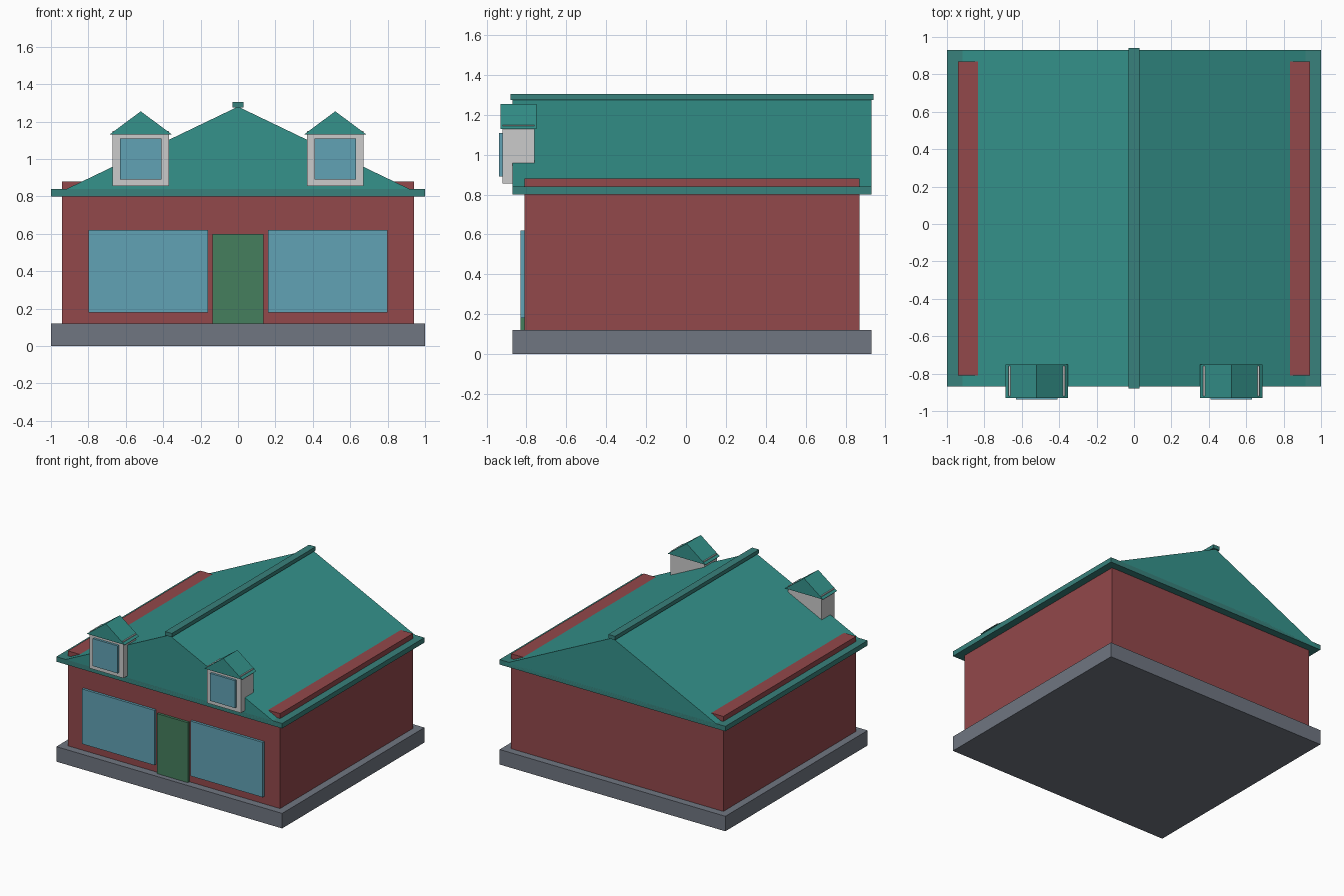
import bpy

if "Cube" in bpy.data.objects:
    bpy.data.objects.remove(bpy.data.objects["Cube"])


def material(name, rgb):
    m = bpy.data.materials.new(name)
    m.diffuse_color = (*rgb, 1)
    m.use_nodes = True
    m.node_tree.nodes["Principled BSDF"].inputs["Base Color"].default_value = m.diffuse_color
    return m


RED = material("brick", (0.29, 0.065, 0.07))
TEAL = material("roof_teal", (0.035, 0.29, 0.26))
TEAL_DARK = material("trim_teal", (0.04, 0.22, 0.2))
GLASS = material("glass", (0.12, 0.36, 0.46))
GREEN = material("door_green", (0.06, 0.21, 0.11))
SLATE = material("slate", (0.16, 0.18, 0.22))


def make(name, verts, faces, mat):
    me = bpy.data.meshes.new(name)
    me.from_pydata(verts, [], faces)
    if mat:
        me.materials.append(mat)
    ob = bpy.data.objects.new(name, me)
    bpy.context.collection.objects.link(ob)
    return ob


def box(name, x, y, z, mat=None):
    verts = [(a, b, c) for a in x for b in y for c in z]
    faces = [(0, 1, 3, 2), (4, 6, 7, 5), (0, 4, 5, 1),
             (2, 3, 7, 6), (0, 2, 6, 4), (1, 5, 7, 3)]
    return make(name, verts, faces, mat)


def gable(name, cx, half, y, z, mat):
    profile = [(cx - half, z[0]), (cx + half, z[0]), (cx, z[1])]
    verts = [(px, py, pz) for py in y for px, pz in profile]
    faces = [(0, 1, 2), (3, 5, 4), (0, 3, 4, 1), (1, 4, 5, 2), (2, 5, 3, 0)]
    return make(name, verts, faces, mat)


# Foundation and walls (wall tops poke through the roof near the eaves)
DEPTH = (-0.87, 0.93)
box("foundation", (-1, 1), DEPTH, (0, 0.12), SLATE)
box("walls", (-0.94, 0.94), (-0.81, 0.87), (0.12, 0.88), RED)

# Main roof
box("eave_slab", (-1, 1), DEPTH, (0.80, 0.84), TEAL_DARK)
gable("main_roof", 0, 1, DEPTH, (0.80, 1.28), TEAL)
box("ridge_cap", (-0.03, 0.03), (-0.88, 0.94), (1.275, 1.305), TEAL_DARK)

# Door
box("front_door", (-0.137, 0.137), (-0.83, -0.80), (0.12, 0.60), GREEN)

# Shop windows and dormers, one set per side
for side, s in (("left", -1), ("right", 1)):
    def span(c, h):
        return (s * c - h, s * c + h)
    box(f"{side}_window", span(0.48, 0.32), (-0.83, -0.80), (0.18, 0.62), GLASS)
    box(f"{side}_dormer_body", span(0.52, 0.15), (-0.92, -0.76), (0.855, 1.15))
    box(f"{side}_dormer_window", span(0.52, 0.11), (-0.938, -0.91), (0.89, 1.11), GLASS)
    gable(f"{side}_dormer_roof", s * 0.52, 0.168, (-0.93, -0.75), (1.13, 1.255), TEAL)
